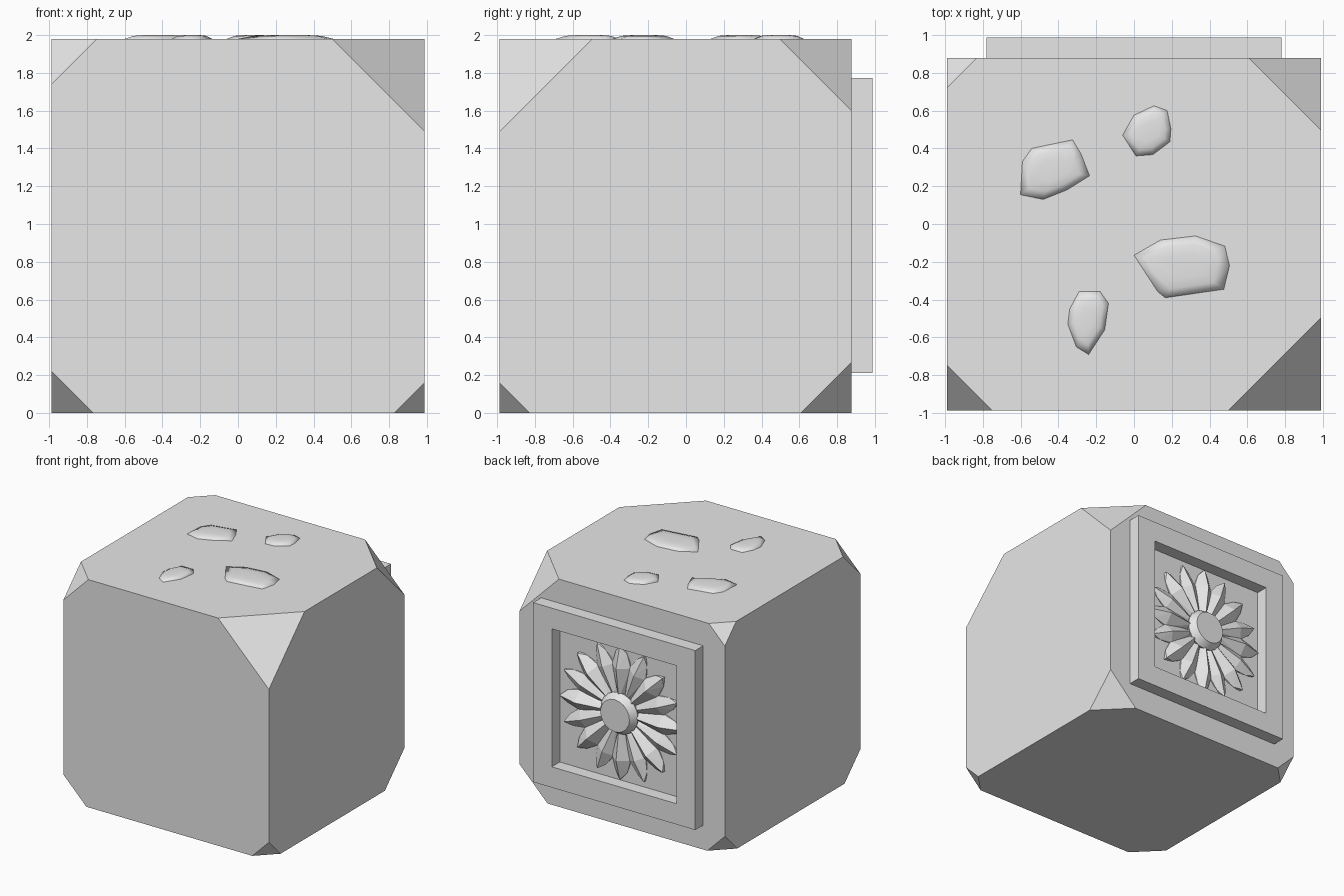
import bpy, bmesh, math
from mathutils import Vector

if "Cube" in bpy.data.objects:
    bpy.data.objects.remove(bpy.data.objects["Cube"])

stone = bpy.data.materials.new("grey_stone")
stone.diffuse_color = (0.8, 0.8, 0.8, 1)
stone.use_nodes = True
stone.node_tree.nodes["Principled BSDF"].inputs["Base Color"].default_value = stone.diffuse_color

X, YF, YB, TOP = 0.988, -0.987, 0.877, 1.98
BACK, CZ = 0.987, 0.992        # frame front plane, panel centre height


def finish(bm, name):
    bmesh.ops.recalc_face_normals(bm, faces=bm.faces[:])
    me = bpy.data.meshes.new(name)
    bm.to_mesh(me)
    bm.free()
    me.materials.append(stone)
    ob = bpy.data.objects.new(name, me)
    bpy.context.collection.objects.link(ob)
    return ob


def hull(points, name):
    bm = bmesh.new()
    for p in points:
        bm.verts.new(p)
    res = bmesh.ops.convex_hull(bm, input=bm.verts[:])
    loose = [v for v in bm.verts if not v.link_faces]
    bmesh.ops.delete(bm, geom=loose, context='VERTS')
    bmesh.ops.dissolve_limit(bm, angle_limit=0.01, verts=bm.verts[:], edges=bm.edges[:])
    return finish(bm, name)


# Block with every corner sliced off by a different amount: (sx, sy, sz, cut)
bm = bmesh.new()
bmesh.ops.create_cube(bm, size=1)
for v in bm.verts:
    v.co = (X if v.co.x > 0 else -X, YB if v.co.y > 0 else YF, TOP if v.co.z > 0 else 0)
for sx, sy, sz, cut in [(1, -1, 1, .49), (-1, -1, 1, .24), (1, 1, 1, .38), (-1, 1, 1, .155),
                        (1, -1, -1, .16), (-1, -1, -1, .22), (1, 1, -1, .27), (-1, 1, -1, .17)]:
    corner = Vector((sx * X, YB if sy > 0 else YF, TOP if sz > 0 else 0))
    res = bmesh.ops.bisect_plane(bm, geom=bm.verts[:] + bm.edges[:] + bm.faces[:],
                                 plane_co=corner - Vector((sx * cut, 0, 0)),
                                 plane_no=(sx, sy, sz), clear_outer=True)
    edges = [e for e in res['geom_cut'] if isinstance(e, bmesh.types.BMEdge)]
    bmesh.ops.holes_fill(bm, edges=edges, sides=0)
finish(bm, "stone_block")

# Low worn lumps on the top, from their outlines
lumps = [
    [(-.59, .33), (-.54, .40), (-.325, .445), (-.28, .37), (-.235, .255), (-.355, .18), (-.48, .13), (-.60, .155)],
    [(-.06, .47), (0, .575), (.105, .625), (.175, .60), (.195, .505), (.19, .435), (.10, .367), (.01, .36)],
    [(0, -.165), (.14, -.085), (.325, -.063), (.48, -.117), (.505, -.22), (.475, -.345), (.165, -.39), (.125, -.357)],
    [(-.29, -.356), (-.18, -.356), (-.135, -.42), (-.155, -.56), (-.24, -.69), (-.305, -.65), (-.35, -.53), (-.34, -.45)],
]
for i, pts in enumerate(lumps):
    cx = sum(p[0] for p in pts) / len(pts)
    cy = sum(p[1] for p in pts) / len(pts)
    solid = []
    for s, z in [(1, TOP - .005), (1, TOP), (.72, 1.996), (.4, 2.0)]:
        solid += [(cx + (x - cx) * s, cy + (y - cy) * s, z) for x, y in pts]
    ob = hull(solid, f"top_lump_{i + 1}")
    for f in ob.data.polygons:
        f.use_smooth = True

# Square frame on the back
bm = bmesh.new()
rings = []
for half, y in [(.78, YB - .01), (.78, BACK), (.60, BACK), (.60, YB - .01)]:
    rings.append([bm.verts.new((sx * half, y, CZ + sz * half))
                  for sx, sz in [(-1, -1), (1, -1), (1, 1), (-1, 1)]])
for a, b in zip(rings, rings[1:] + rings[:1]):
    for i in range(4):
        j = (i + 1) % 4
        bm.faces.new((a[i], a[j], b[j], b[i]))
finish(bm, "back_frame")

# Flower petals: eight raised ones over eight lower ones
def petal(k, height, width, length):
    a = k * math.tau / 16
    local = [(.13, .03, 0), (.13, -.03, 0), (.40, width, .01), (.40, -width, .01),
             (.52, width * .6, .01), (.52, -width * .6, .01), (length, 0, .01), (.40, width, -.01),
             (.40, -width, -.01), (length, 0, -.01),
             (.13, 0, height * .55), (.40, 0, height), (length, 0, height * .4)]
    pts = [(r * math.cos(a) - w * math.sin(a), YB + h, CZ + r * math.sin(a) + w * math.cos(a))
           for r, w, h in local]
    hull(pts, f"petal_{k + 1}")


for k in range(16):
    if k % 2 == 0:
        petal(k, .085, .09, .58)
    else:
        petal(k, .06, .085, .59)

# Flower centre, a tapered button
ring = [(math.cos(t * math.tau / 20), math.sin(t * math.tau / 20)) for t in range(20)]
button = [(c * r, y, CZ + s * r) for r, y in [(.16, YB - .01), (.18, YB + .04), (.14, YB + .10)]
          for c, s in ring]
ob = hull(button, "flower_centre")
bpy.context.view_layer.objects.active = ob
ob.select_set(True)
bpy.ops.object.shade_smooth_by_angle(angle=math.radians(25))
